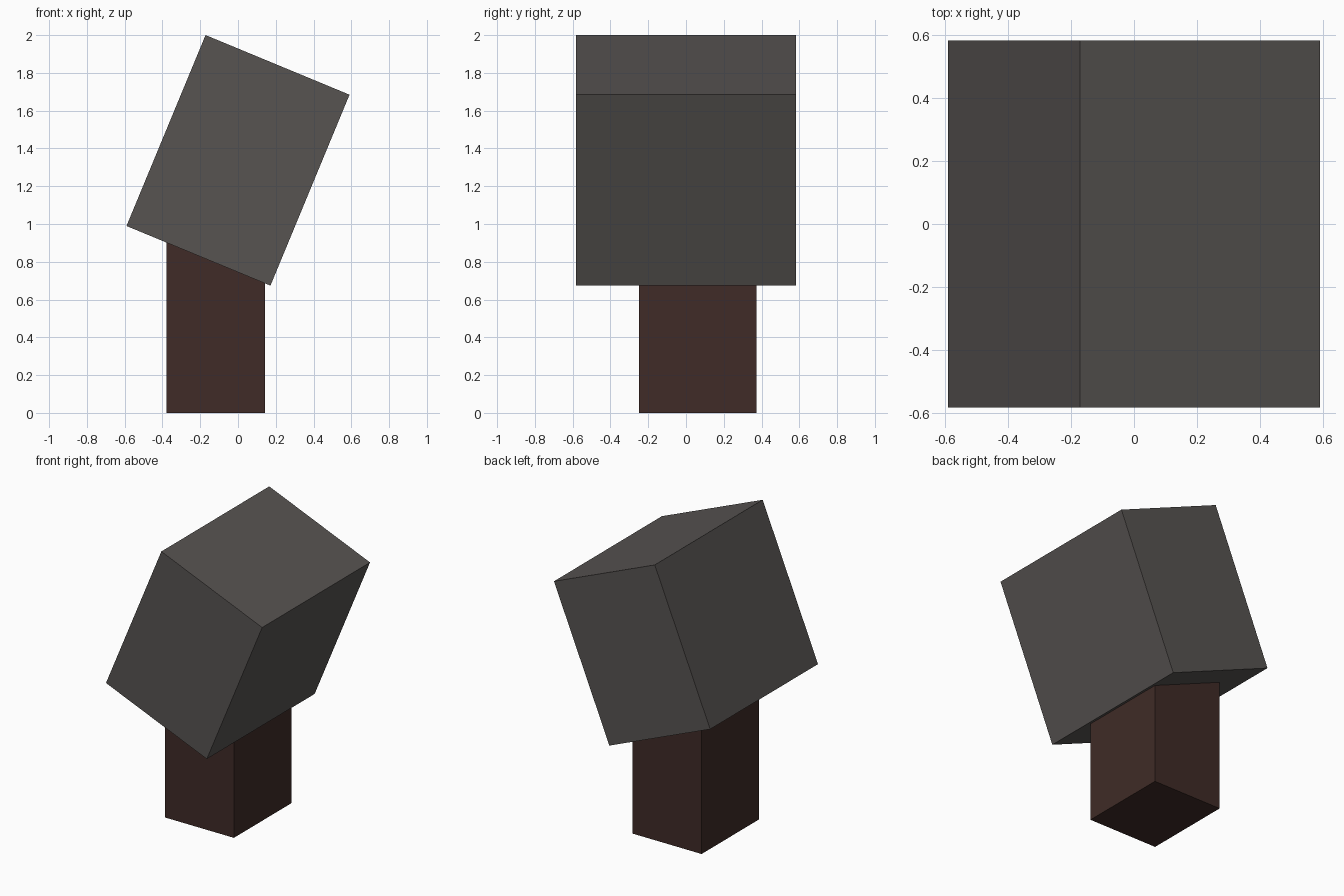
import bpy
import math

if "Cube" in bpy.data.objects:
    bpy.data.objects.remove(bpy.data.objects["Cube"])


def material(name, rgb):
    mat = bpy.data.materials.new(name)
    mat.diffuse_color = (*rgb, 1.0)
    mat.use_nodes = True
    mat.node_tree.nodes["Principled BSDF"].inputs["Base Color"].default_value = mat.diffuse_color
    return mat


def box(name, size, centre, mat, tilt=0.0):
    bpy.ops.mesh.primitive_cube_add(size=1, location=centre)
    ob = bpy.context.object
    ob.name = name
    ob.scale = size
    bpy.ops.object.transform_apply(location=False, rotation=False, scale=True)
    ob.rotation_euler.y = math.radians(tilt)
    ob.data.materials.append(mat)
    return ob


grey = material("dark_grey", (0.095, 0.087, 0.083))
brown = material("dark_brown", (0.05, 0.024, 0.02))

# Upright post, its top buried inside the head
box("post", (0.523, 0.622, 1.04), (-0.118, 0.062, 0.52), brown)

# Tilted block head
box("head", (0.825, 1.165, 1.094), (0, 0, 1.337), grey, tilt=22.5)
